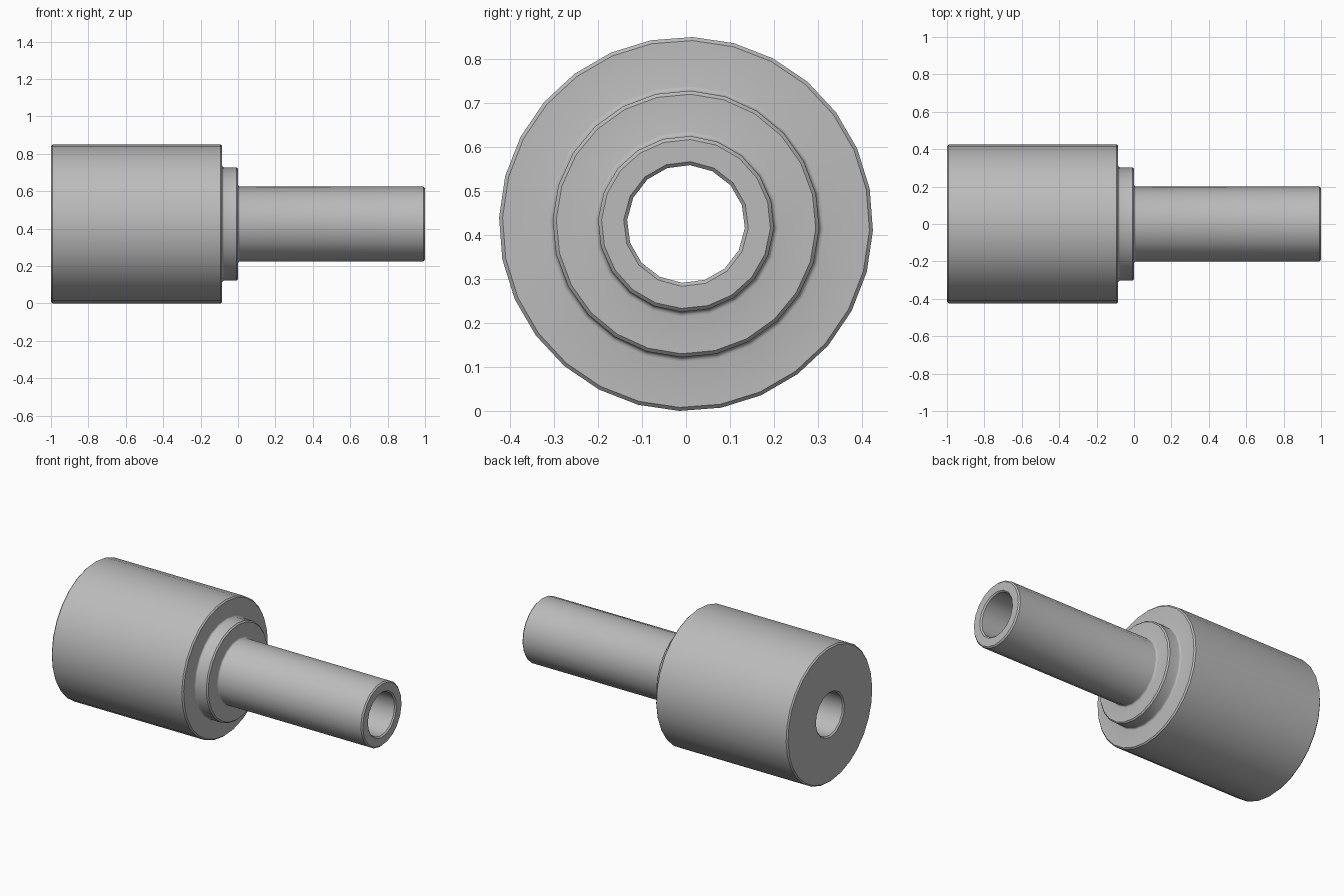
import bpy, bmesh
from math import sin, cos, pi, radians

cube = bpy.data.objects.get("Cube")
if cube:
    bpy.data.objects.remove(cube, do_unlink=True)

grey = bpy.data.materials.new("plain_grey")
grey.use_nodes = True
colour = (0.5, 0.5, 0.5, 1)
grey.diffuse_color = colour
grey.node_tree.nodes["Principled BSDF"].inputs["Base Color"].default_value = colour

AXIS_Z = 0.425
C = 0.008   # chamfer size
F = 0.011   # fillet size


def fillet(x, r):
    """Concave quarter arc from a flat face at x down to a cylinder of radius r."""
    return [(x + F * (1 - cos(a)), r + F * (1 - sin(a)))
            for a in (i * pi / 6 for i in range(4))]


# Sections of the turned shape: sides, phase in degrees, (x, radius) profile
sections = [
    # barrel
    (28, -2, [(-1, 0.425 - C), (-1 + C, 0.425), (-0.085 - C, 0.425), (-0.085, 0.425 - C)]),
    # collar
    (24, -2, fillet(-0.085, 0.303) + [(-C, 0.303), (0, 0.303 - C)]),
    # tube
    (20, -3, fillet(0, 0.2) + [(1 - C, 0.2), (1, 0.2 - C)]),
    # through bore
    (16, -4, [(1, 0.134 + C), (1 - C, 0.134), (-1 + C, 0.134), (-1, 0.134 + C)]),
]

bm = bmesh.new()


def ring(x, r, sides, phase):
    angles = (radians(phase) + 2 * pi * i / sides for i in range(sides))
    return [bm.verts.new((x, r * cos(a), AXIS_Z + r * sin(a))) for a in angles]


def loop_edges(verts):
    return [bm.edges.get((a, b)) for a, b in zip(verts, verts[1:] + verts[:1])]


# Skin each section with quads
ends = []
for sides, phase, profile in sections:
    rings = [ring(x, r, sides, phase) for x, r in profile]
    for a, b in zip(rings, rings[1:]):
        for i in range(sides):
            j = (i + 1) % sides
            bm.faces.new((a[i], a[j], b[j], b[i]))
    ends.append((rings[0], rings[-1]))

# Flat annular faces join each section to the next, closing at the back
for k, (_, last) in enumerate(ends):
    first = ends[(k + 1) % len(ends)][0]
    bmesh.ops.triangle_fill(bm, edges=loop_edges(last) + loop_edges(first),
                            use_beauty=True)

bmesh.ops.recalc_face_normals(bm, faces=bm.faces)
mesh = bpy.data.meshes.new("stepped_bushing")
bm.to_mesh(mesh)
bm.free()
mesh.materials.append(grey)

bushing = bpy.data.objects.new("stepped_bushing", mesh)
bpy.context.collection.objects.link(bushing)
bpy.ops.object.select_all(action='DESELECT')
bushing.select_set(True)
bpy.context.view_layer.objects.active = bushing
bpy.ops.object.shade_smooth_by_angle(angle=radians(35))
